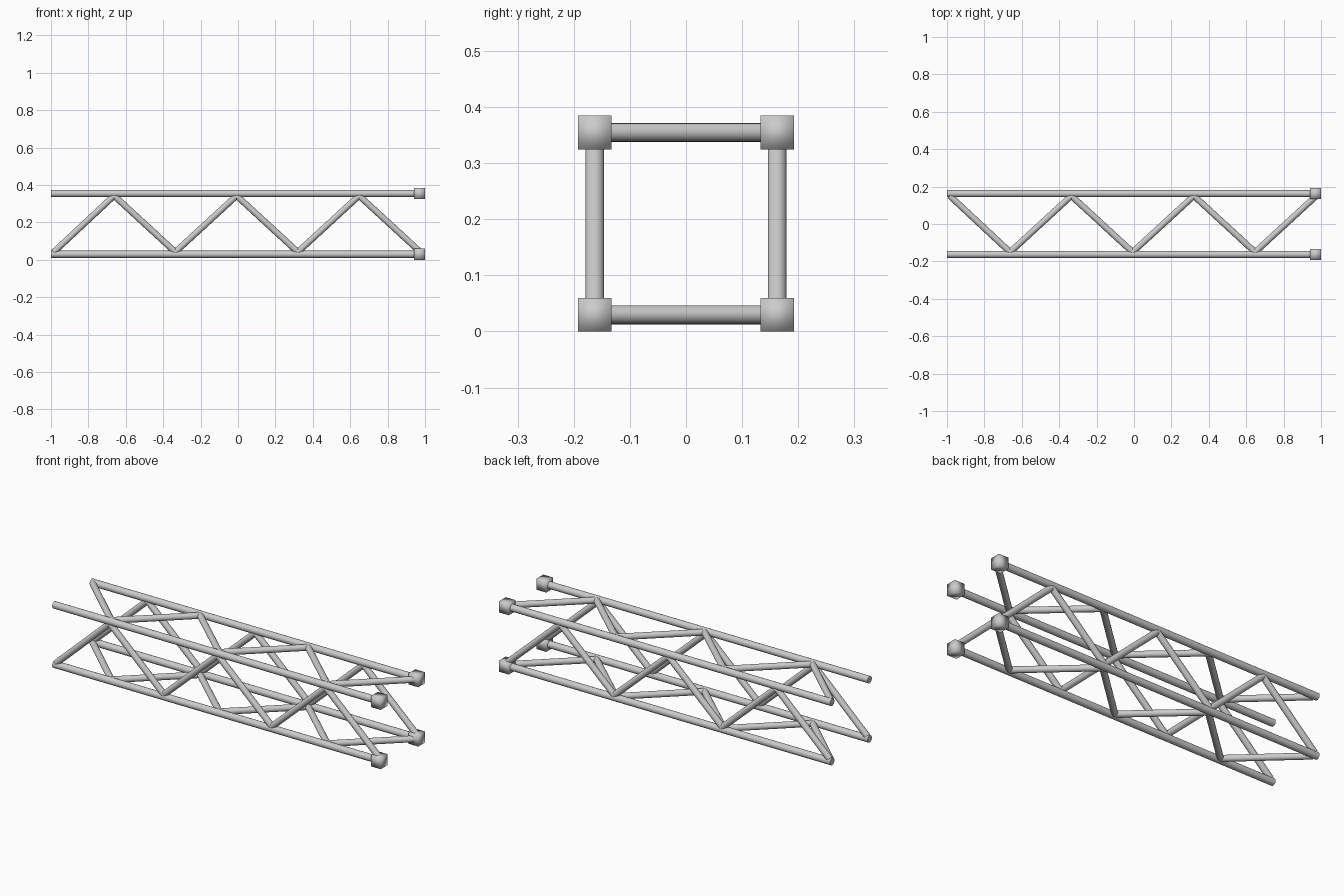
import bpy
from math import radians
from mathutils import Vector

if "Cube" in bpy.data.objects:
    bpy.data.objects.remove(bpy.data.objects["Cube"])

SIDE = 0.1625            # half spacing of the chords
MID = 0.192              # height of the truss axis
CHORD_R, BRACE_R = 0.019, 0.0168
INSET = 0.012            # braces meet just inside the chord axes
NODE = 0.06


def tube(name, a, b, radius):
    a, b = Vector(a), Vector(b)
    d = b - a
    bpy.ops.mesh.primitive_cylinder_add(vertices=20, radius=radius,
                                        depth=d.length, location=(a + b) / 2)
    o = bpy.context.object
    o.name = name
    o.rotation_euler = d.to_track_quat('Z', 'Y').to_euler()
    bpy.ops.object.shade_smooth_by_angle(angle=radians(40))
    return o


# Four long chords, each with a cube connector at the right end
for y, side in ((-SIDE, "front"), (SIDE, "back")):
    for dz, level in ((-SIDE, "lower"), (SIDE, "upper")):
        z = MID + dz
        tube(f"{side}_{level}_chord", (-1, y, z), (0.97, y, z), CHORD_R)
        bpy.ops.mesh.primitive_cube_add(size=NODE, location=(1 - NODE / 2, y, z))
        bpy.context.object.name = f"{side}_{level}_connector"
        bpy.ops.object.shade_smooth()

# Zigzag bracing on all four faces
xs = [-0.985] + [-0.99 + 0.3275 * i for i in range(1, 7)]
reach = SIDE - INSET
for i in range(6):
    s = -1 if i % 2 == 0 else 1
    for side, k in (("front", -1), ("back", 1)):
        tube(f"{side}_brace_{i}", (xs[i], k * SIDE, MID + s * reach),
             (xs[i + 1], k * SIDE, MID - s * reach), BRACE_R)
    for level, k in (("bottom", -1), ("top", 1)):
        tube(f"{level}_brace_{i}", (xs[i], -s * reach, MID + k * SIDE),
             (xs[i + 1], s * reach, MID + k * SIDE), BRACE_R)
